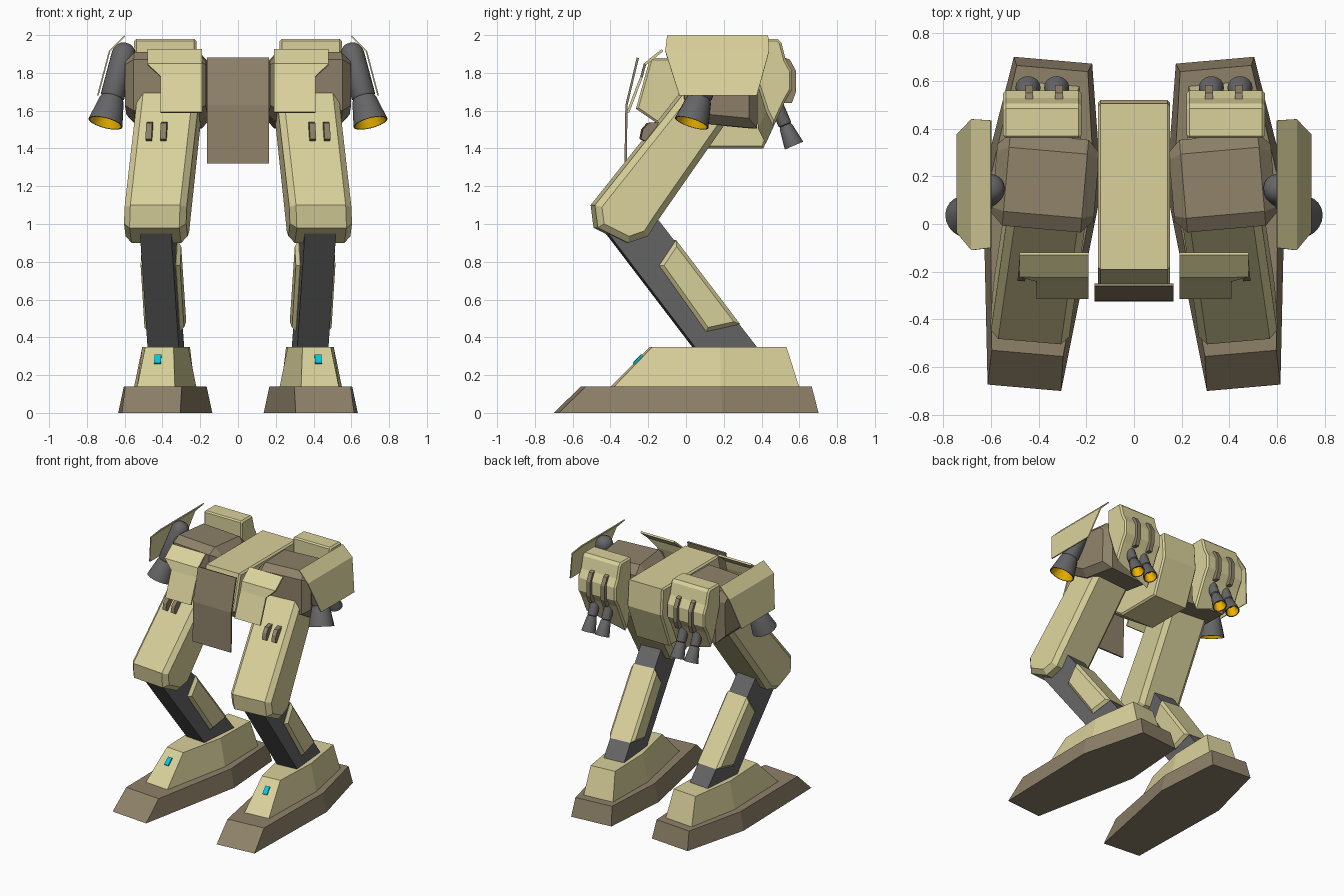
import bpy, bmesh
from math import cos, sin, pi, radians
from mathutils import Vector, Matrix

if "Cube" in bpy.data.objects:
    bpy.data.objects.remove(bpy.data.objects["Cube"])


def material(name, rgb):
    m = bpy.data.materials.new(name)
    m.diffuse_color = (*rgb, 1)
    m.use_nodes = True
    m.node_tree.nodes["Principled BSDF"].inputs["Base Color"].default_value = m.diffuse_color
    return m


TAN = material("tan_armour", (0.70, 0.64, 0.33))
BROWN = material("brown_armour", (0.27, 0.22, 0.14))
DARK = material("grey_frame", (0.13, 0.13, 0.135))
GLOW = material("amber_glow", (0.85, 0.45, 0.0))
CYAN = material("cyan_light", (0.0, 0.60, 0.75))

# Each leg is toed out five degrees about its own centre line
CX = 0.40
LEG = (Matrix.Translation((CX, 0, 0)) @ Matrix.Rotation(radians(5), 4, 'Z')
       @ Matrix.Translation((-CX, 0, 0)))


def finish(name, bm, mat, xf=None, mirror=True, solid=0.0, smooth=False):
    bmesh.ops.recalc_face_normals(bm, faces=bm.faces)
    if xf:
        bm.transform(xf)
    me = bpy.data.meshes.new(name)
    bm.to_mesh(me)
    bm.free()
    me.materials.append(mat)
    ob = bpy.data.objects.new(name, me)
    bpy.context.collection.objects.link(ob)
    if smooth:
        bpy.ops.object.select_all(action='DESELECT')
        ob.select_set(True)
        bpy.context.view_layer.objects.active = ob
        bpy.ops.object.shade_smooth_by_angle(angle=radians(35))
    if solid:
        s = ob.modifiers.new("Thickness", 'SOLIDIFY')
        s.thickness = solid
        s.offset = 0
    if mirror:
        ob.modifiers.new("Mirror", 'MIRROR')
    return ob


def loft(name, rings, mat, **kw):
    """Skin closed rings of 3D points and cap both ends."""
    bm = bmesh.new()
    vs = [[bm.verts.new(p) for p in r] for r in rings]
    for a, b in zip(vs, vs[1:]):
        for i in range(len(a)):
            j = (i + 1) % len(a)
            bm.faces.new((a[i], a[j], b[j], b[i]))
    bm.faces.new(vs[0])
    bm.faces.new(vs[-1])
    return finish(name, bm, mat, **kw)


def prism(name, profile, x0, x1, mat, chamfer=0.0, tilt=0.0, **kw):
    """Side profile (y, z) extruded across x, with chamfered cap outlines."""
    bm = bmesh.new()
    a, b = ([bm.verts.new((x + tilt * z, y, z)) for y, z in profile] for x in (x0, x1))
    n = len(profile)
    for i in range(n):
        j = (i + 1) % n
        bm.faces.new((a[i], a[j], b[j], b[i]))
    caps = [bm.faces.new(a), bm.faces.new(b)]
    bmesh.ops.recalc_face_normals(bm, faces=bm.faces)
    if chamfer:
        edges = [e for f in caps for e in f.edges]
        bmesh.ops.bevel(bm, geom=edges, offset=chamfer, segments=1, affect='EDGES')
    return finish(name, bm, mat, **kw)


def sheet(name, rows, mat, thickness, **kw):
    """Bent plate from rows of two points."""
    bm = bmesh.new()
    vs = [[bm.verts.new(p) for p in r] for r in rows]
    for a, b in zip(vs, vs[1:]):
        bm.faces.new((a[0], a[1], b[1], b[0]))
    return finish(name, bm, mat, solid=thickness, **kw)


def lathe(name, start, end, profile, mat, segs=20):
    """Turn (radius, fraction along axis) points about an axis."""
    start, axis = Vector(start), Vector(end) - Vector(start)
    q = axis.to_track_quat('Z', 'Y')
    bm = bmesh.new()
    rings = [[bm.verts.new(start + q @ Vector((r * cos(2 * pi * i / segs),
              r * sin(2 * pi * i / segs), t * axis.length))) for i in range(segs)]
             for r, t in profile]
    for a, b in zip(rings, rings[1:]):
        for i in range(segs):
            j = (i + 1) % segs
            bm.faces.new((a[i], a[j], b[j], b[i]))
    bmesh.ops.remove_doubles(bm, verts=bm.verts, dist=0.0005)
    return finish(name, bm, mat, smooth=True)


def foot_ring(z, front, mid, heel):
    """Six-sided foot outline from (half width, y) stations."""
    st = (front, mid, heel)
    return ([(CX + w, y, z) for w, y in st] + [(CX - w, y, z) for w, y in reversed(st)])


# Feet
loft("foot_sole", [foot_ring(0, (.155, -.69), (.25, .17), (.165, .69)),
                   foot_ring(.14, (.15, -.545), (.22, .17), (.15, .655))], BROWN, xf=LEG)
loft("foot_upper", [foot_ring(.14, (.10, -.39), (.165, .17), (.12, .59)),
                    foot_ring(.35, (.075, -.185), (.122, .17), (.10, .525))], TAN, xf=LEG)
prism("foot_light", [(-.282, .265), (-.238, .31), (-.228, .30), (-.272, .255)],
      CX - .015, CX + .02, CYAN, xf=LEG)

# Shins and calf armour
prism("shin", [(-.42, .95), (-.30, 1.10), (-.20, 1.08), (.40, .31), (.07, .31)],
      CX - .083, CX + .083, DARK, xf=LEG)
prism("calf_armour", [(-.15, .78), (-.06, .915), (.28, .47), (.10, .43)],
      CX - .105, CX + .105, TAN, chamfer=.02, xf=LEG)

# Thighs, leaning slightly inwards
prism("thigh", [(-.495, 1.10), (-.48, .98), (-.32, .90), (-.215, .935), (-.16, 1.02),
                (.22, 1.56), (.16, 1.72), (.05, 1.78)],
      CX - .165 + .045, CX + .165 + .045, TAN, chamfer=.033, tilt=-.045, xf=LEG)
for i, x in enumerate((.375, .452)):
    prism(f"thigh_vent_{i}", [(-.245, 1.45), (-.235, 1.50), (-.205, 1.535), (-.15, 1.54),
                              (-.20, 1.43)], x - .016, x + .016, BROWN, xf=LEG)

# Hip housings
prism("hip_housing", [(-.02, 1.60), (-.02, 1.87), (.04, 1.91), (.31, 1.90), (.37, 1.84),
                      (.365, 1.505), (.10, 1.53)], .172, .602, BROWN, chamfer=.05, xf=LEG)

# Pelvis and bent front flap
prism("pelvis", [(-.265, 1.61), (-.19, 1.88), (.505, 1.88), (.52, 1.68), (.41, 1.40), (.04, 1.40)],
      -.152, .152, TAN, chamfer=.012, mirror=False)
sheet("front_flap", [[(s * .165, y, z) for s in (-1, 1)]
                     for y, z in ((-.255, 1.88), (-.315, 1.63), (-.32, 1.32))],
      BROWN, .012, mirror=False)

# Front hip plates
sheet("front_hip_plate", [[(.19, y, z), (x, y, z)] for x, y, z in
                          ((.48, -.125, 1.92), (.48, -.218, 1.845), (.41, -.235, 1.78),
                           (.41, -.308, 1.59))], TAN, .014)

# Side armour plates
sheet("side_armour", [[(x, y0, z), (x, y1, z)] for x, z, y0, y1 in
                      ((.60, 1.995, -.10, .435), (.68, 1.915, -.11, .44),
                       (.742, 1.68, -.035, .375))], TAN, .008)

# Rear pods: bent profile whose lower edge rises towards the outside
rear = [(.36, 1.97), (.37, 1.98), (.485, 1.98), (.505, 1.96), (.528, 1.87), (.56, 1.81),
        (.56, 1.71), (.525, 1.65), (.42, 1.42), (.38, 1.50), (.36, 1.80)]
pod = prism("rear_pod", rear, .22, .55, TAN, chamfer=.012)
for v in pod.data.vertices:
    if v.co.z < 1.6:
        lift = (v.co.x - .22) / .33 * .10
        v.co.z += lift
        v.co.y += lift * .45
for i, x in enumerate((.315, .44)):
    prism(f"rear_vent_{i}", [(.525, 1.88), (.55, 1.87), (.583, 1.81), (.583, 1.70),
                             (.56, 1.64), (.52, 1.64)], x - .016, x + .016, BROWN)

# Rear nozzles under the pods
for i, x in enumerate((.325, .445)):
    a, b = (x, .475, 1.64), (x, .572, 1.415)
    lathe(f"rear_nozzle_{i}", a, b, [(0, 0), (.036, 0), (.036, .50), (.030, .52), (.036, .56),
                                     (.053, 1), (.046, 1)], DARK, 16)
    lathe(f"rear_nozzle_glow_{i}", a, b, [(.046, 1), (.026, .72), (0, .72)], GLOW, 16)

# Side thrusters with domed tops
top, tip = (.59, .165, 1.955), (.702, .03, 1.535)
lathe("side_thruster", top, tip, [(0, 0), (.034, .015), (.055, .06), (.064, .13), (.064, .66),
                                  (.058, .68), (.066, .71), (.093, 1), (.086, 1)], DARK)
lathe("side_thruster_glow", top, tip, [(.086, 1), (.052, .82), (0, .82)], GLOW)
